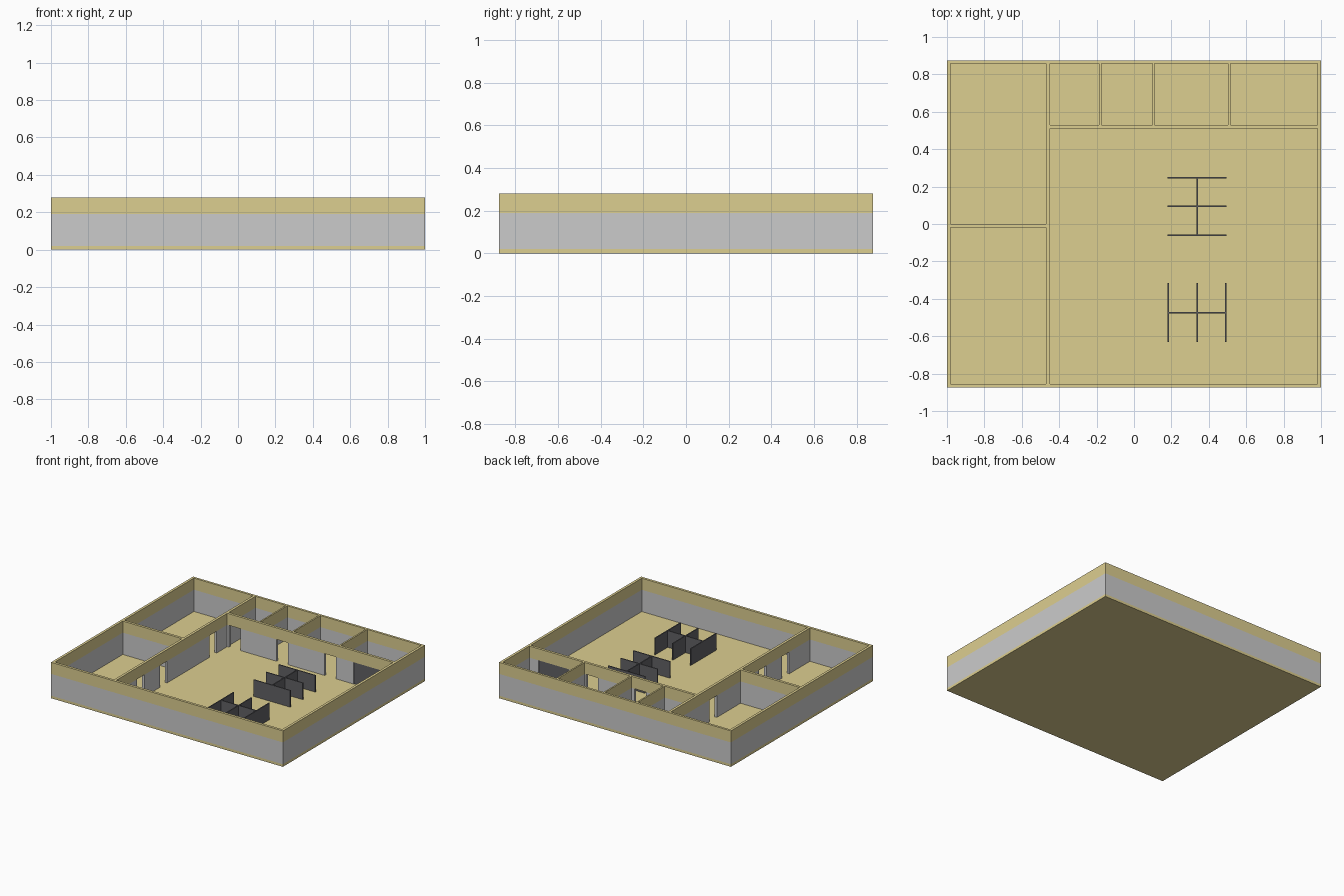
import bpy, bmesh
from mathutils import Matrix, Vector

if "Cube" in bpy.data.objects:
    bpy.data.objects.remove(bpy.data.objects["Cube"])


def material(name, rgb):
    m = bpy.data.materials.new(name)
    m.diffuse_color = (*rgb, 1)
    m.use_nodes = True
    m.node_tree.nodes["Principled BSDF"].inputs["Base Color"].default_value = m.diffuse_color
    return m


TAN = material("tan", (0.72, 0.62, 0.28))
DARK = material("dark_grey", (0.12, 0.12, 0.13))


def boxes(name, rects, z0, z1, mat=None):
    """One object made of boxes given as plan rectangles (x0, x1, y0, y1)."""
    bm = bmesh.new()
    for x0, x1, y0, y1 in rects:
        c = Vector(((x0 + x1) / 2, (y0 + y1) / 2, (z0 + z1) / 2))
        s = Matrix.Diagonal((x1 - x0, y1 - y0, z1 - z0, 1))
        bmesh.ops.create_cube(bm, size=1, matrix=Matrix.Translation(c) @ s)
    me = bpy.data.meshes.new(name)
    bm.to_mesh(me)
    bm.free()
    ob = bpy.data.objects.new(name, me)
    bpy.context.collection.objects.link(ob)
    if mat:
        me.materials.append(mat)
    return ob


def cut(ob, rects):
    """Cut plan rectangles right through an object."""
    cutter = boxes("cutter", rects, -0.5, 1)
    mod = ob.modifiers.new("cut", 'BOOLEAN')
    mod.operation, mod.solver, mod.object = 'DIFFERENCE', 'EXACT', cutter
    bpy.context.view_layer.objects.active = ob
    bpy.ops.object.modifier_apply(modifier=mod.name)
    bpy.data.objects.remove(cutter)


OUTLINE = [(-1, 1, -0.875, 0.875)]
ROOMS = [
    (-0.98, -0.47, 0.0, 0.857), (-0.98, -0.47, -0.855, -0.02),
    (-0.45, 0.98, -0.855, 0.51),
    (-0.45, -0.187, 0.53, 0.857), (-0.175, 0.098, 0.53, 0.857),
    (0.11, 0.503, 0.53, 0.857), (0.515, 0.98, 0.53, 0.857),
]
# doorways in the cross wall and the long side wall
DOORS = [(x, x + w, 0.50, 0.54)
         for x, w in ((-0.435, 0.10), (-0.025, 0.10), (0.39, 0.10), (0.64, 0.26))]
DOORS += [(-0.48, -0.44, y, y + 0.09) for y in (-0.60, -0.32, 0.29)]

# floor slab
boxes("floor", OUTLINE, 0, 0.02, TAN)

# grey lower walls with doorways
lower = boxes("lower_walls", OUTLINE, 0.02, 0.19)
cut(lower, ROOMS)
cut(lower, DOORS)

# continuous tan upper walls
upper = boxes("upper_walls", OUTLINE, 0.19, 0.28, TAN)
cut(upper, ROOMS)

# closed dark door panel
boxes("door_panel", [(0.64, 0.90, 0.515, 0.525)], 0.02, 0.19, DARK)

# desk partitions: a spine with three cross screens, in two orientations
T, H = 0.004, 0.158
CX = 0.337


def partition(name, cy, turned):
    spine = [(-T, T, -H, H)]
    screens = [(-H, H, o - T, o + T) for o in (-H + T, 0, H - T)]
    for part, rects in (("spine", spine), ("screens", screens)):
        if turned:
            rects = [(y0, y1, x0, x1) for x0, x1, y0, y1 in rects]
        placed = [(CX + a, CX + b, cy + c, cy + d) for a, b, c, d in rects]
        boxes(f"{name}_{part}", placed, 0.02, 0.15, DARK)


partition("rear_partition", 0.094, False)
partition("front_partition", -0.474, True)
